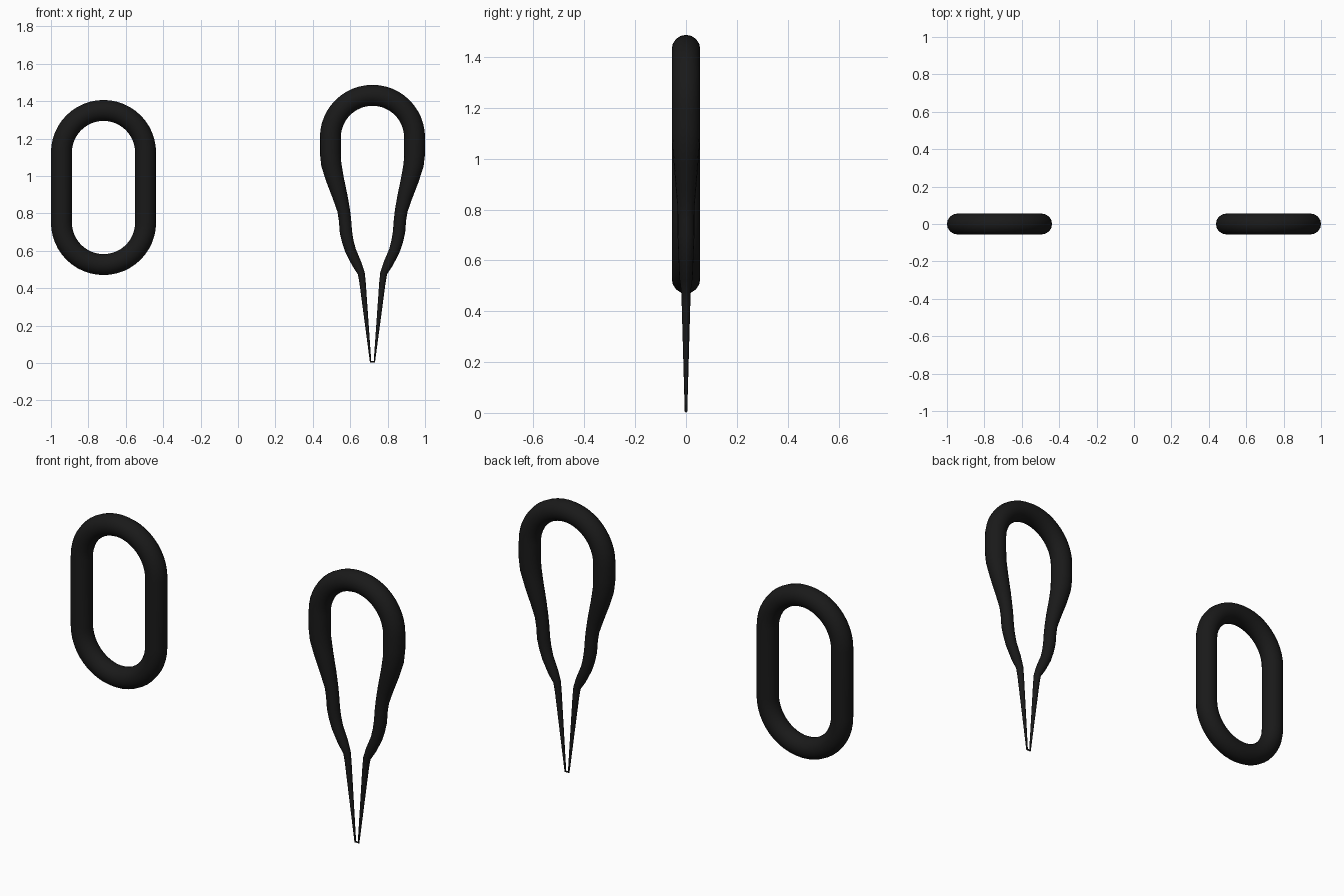
import bpy
from math import sin, cos, pi

if "Cube" in bpy.data.objects:
    bpy.data.objects.remove(bpy.data.objects["Cube"])

black = bpy.data.materials.new("black")
black.diffuse_color = (0.01, 0.01, 0.01, 1)
black.use_nodes = True
black.node_tree.nodes["Principled BSDF"].inputs["Base Color"].default_value = black.diffuse_color

TUBE, BEND = 0.056, 0.225   # tube radius and radius of the round ends


def arc(cz, start, end, steps=24):
    """Centreline points (x, z, tube radius) along a round end."""
    angles = [start + (end - start) * i / steps for i in range(steps + 1)]
    return [(BEND * cos(a), cz + BEND * sin(a), TUBE) for a in angles]


def closed_tube(name, cx, points):
    """Sweep a round section of varying radius along a closed loop."""
    curve = bpy.data.curves.new(name, 'CURVE')
    curve.dimensions = '3D'
    curve.bevel_depth = 1.0
    curve.bevel_resolution = 6
    spline = curve.splines.new('POLY')
    spline.points.add(len(points) - 1)
    for p, (x, z, r) in zip(spline.points, points):
        p.co = (cx + x, 0, z, 1)
        p.radius = r
    spline.use_cyclic_u = True
    obj = bpy.data.objects.new(name, curve)
    bpy.context.collection.objects.link(obj)
    bpy.ops.object.select_all(action='DESELECT')
    obj.select_set(True)
    bpy.context.view_layer.objects.active = obj
    bpy.ops.object.convert(target='MESH')
    obj = bpy.context.view_layer.objects.active
    bpy.ops.object.shade_smooth_by_angle(angle=0.8)
    obj.data.materials.clear()
    obj.data.materials.append(black)
    return obj


# Oval link with straight sides
closed_tube("oval_ring", -0.719, arc(1.125, 0, pi) + arc(0.751, pi, 2 * pi))

# Teardrop loop: round top, wavy sides thinning into a needle tip
side = [(0.225, 1.12, 0.056), (0.220, 1.06, 0.054), (0.200, 0.98, 0.048),
        (0.172, 0.885, 0.040), (0.154, 0.815, 0.034), (0.147, 0.765, 0.033),
        (0.142, 0.70, 0.033), (0.132, 0.65, 0.031), (0.117, 0.60, 0.029),
        (0.084, 0.53, 0.026), (0.060, 0.48, 0.019), (0.053, 0.43, 0.017),
        (0.010, 0.006, 0.005)]
left = [(-x, z, r) for x, z, r in side]
closed_tube("teardrop_loop", 0.719, arc(1.206, 0, pi) + left + side[::-1])
